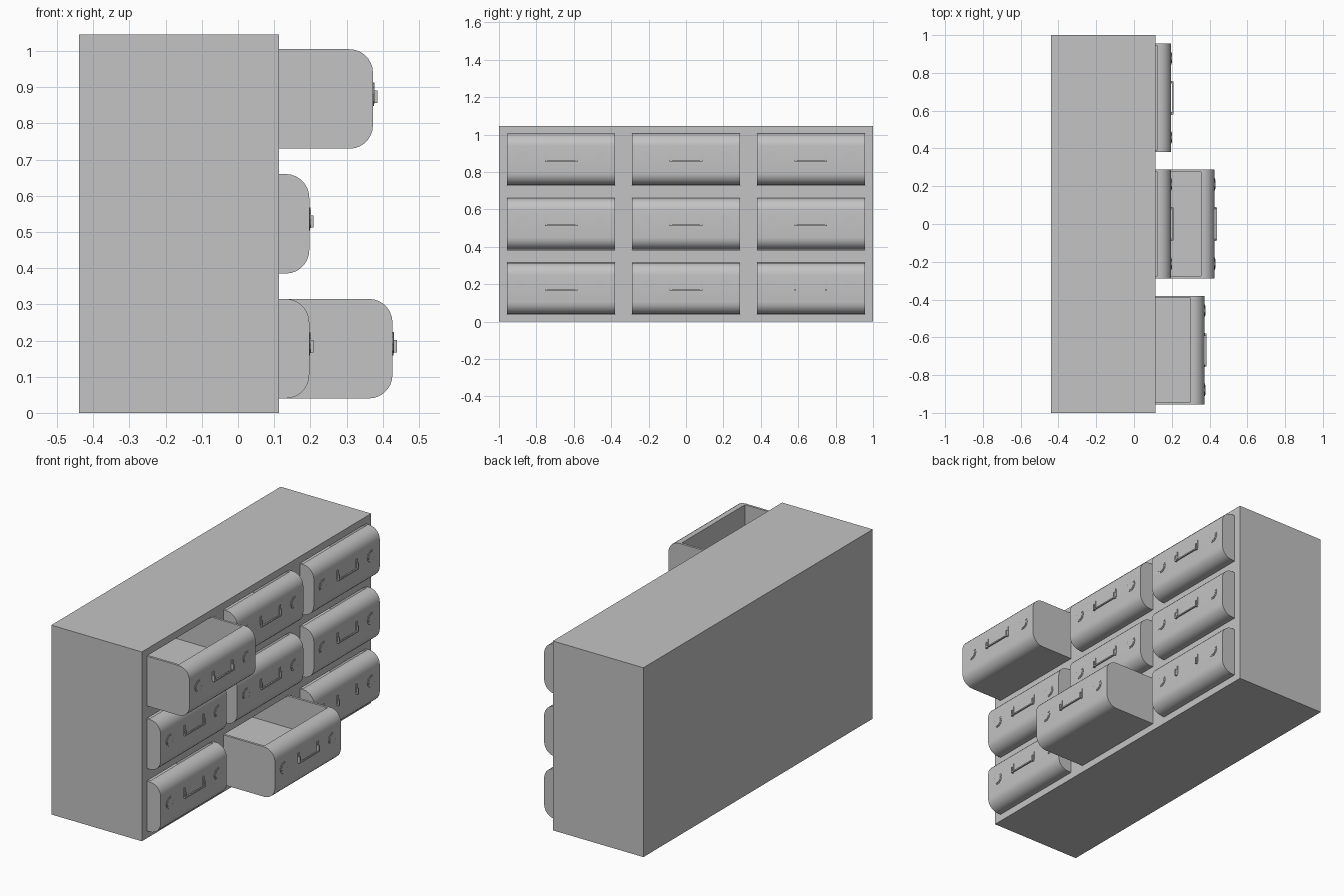
import bpy, bmesh, math
from mathutils import Matrix, Vector

old = bpy.data.objects.get("Cube")
if old:
    bpy.data.objects.remove(old, do_unlink=True)

grey = bpy.data.materials.new("plain grey")
grey.use_nodes = True
grey.diffuse_color = (0.55, 0.55, 0.55, 1)
grey.node_tree.nodes["Principled BSDF"].inputs["Base Color"].default_value = (0.55, 0.55, 0.55, 1)


def finish(name, bm):
    mesh = bpy.data.meshes.new(name)
    bmesh.ops.recalc_face_normals(bm, faces=bm.faces)
    bm.to_mesh(mesh)
    bm.free()
    mesh.materials.append(grey)
    ob = bpy.data.objects.new(name, mesh)
    bpy.context.collection.objects.link(ob)
    return ob


def add_box(bm, lo, hi):
    lo, hi = Vector(lo), Vector(hi)
    m = Matrix.Translation((lo + hi) / 2) @ Matrix.Diagonal((*(hi - lo), 1))
    bmesh.ops.create_cube(bm, size=1, matrix=m)


def add_disc(bm, centre, radius, depth, sides):
    m = Matrix.Translation(centre) @ Matrix.Rotation(math.pi / 2, 4, 'Y')
    bmesh.ops.create_cone(bm, cap_ends=True, segments=sides, radius1=radius,
                          radius2=radius, depth=depth, matrix=m)


def carve(ob, cutter_bm):
    """Cut a hollow, bake the result and drop the cutter."""
    cutter = finish("cutter", cutter_bm)
    cutter.hide_render = True
    mod = ob.modifiers.new("hollow", 'BOOLEAN')
    mod.operation, mod.solver, mod.object = 'DIFFERENCE', 'EXACT', cutter
    bpy.context.view_layer.update()
    deps = bpy.context.evaluated_depsgraph_get()
    baked = bpy.data.meshes.new_from_object(ob.evaluated_get(deps))
    ob.modifiers.clear()
    ob.data = baked
    bpy.data.objects.remove(cutter, do_unlink=True)


FACE = 0.113          # front plane of the cabinet
HALF, HIGH = 0.288, 0.275
DEPTH, ROUND = 0.56, 0.065
columns = {"right": -0.668, "middle": 0.0, "left": 0.668}
rows = {"bottom": 0.04, "centre": 0.385, "top": 0.73}
pulled_out = {("top", "right"): 0.373, ("bottom", "middle"): 0.427}

# Cabinet with nine pockets
bm = bmesh.new()
add_box(bm, (-0.44, -1, 0), (FACE, 1, 1.045))
cabinet = finish("cabinet", bm)
pockets = bmesh.new()
gap = 0.001
for y in columns.values():
    for z in rows.values():
        add_box(pockets, (-0.41, y - HALF - gap, z - gap),
                (FACE + 0.1, y + HALF + gap, z + HIGH + gap))
carve(cabinet, pockets)


def drawer(name, front, y, z):
    # Tray: profile with rounded front corners, swept across
    back = front - DEPTH
    outline = [(back, z)]
    for cz, start in ((z + ROUND, -90), (z + HIGH - ROUND, 0)):
        for i in range(8):
            a = math.radians(start + 90 * i / 7)
            outline.append((front - ROUND + ROUND * math.cos(a), cz + ROUND * math.sin(a)))
    outline.append((back, z + HIGH))
    bm = bmesh.new()
    side = bm.faces.new([bm.verts.new((px, y - HALF, pz)) for px, pz in outline])
    swept = bmesh.ops.extrude_face_region(bm, geom=[side])["geom"]
    bmesh.ops.translate(bm, vec=(0, 2 * HALF, 0),
                        verts=[v for v in swept if isinstance(v, bmesh.types.BMVert)])
    tray = finish(name + "_drawer", bm)
    hollow = bmesh.new()
    add_box(hollow, (back + 0.013, y - HALF + 0.013, z + 0.1),
            (front - 0.073, y + HALF - 0.013, z + HIGH + 0.1))
    carve(tray, hollow)
    bpy.ops.object.select_all(action='DESELECT')
    tray.select_set(True)
    bpy.context.view_layer.objects.active = tray
    bpy.ops.object.shade_smooth_by_angle(angle=math.radians(30))

    # Handle: two brackets with pins, and a low bar between them
    bm = bmesh.new()
    low = z + 0.127
    for s in (-1, 1):
        p = y + s * 0.083
        add_box(bm, (front - 0.004, p - 0.007, low + 0.008),
                (front + 0.004, p + 0.007, low + 0.056))
        add_box(bm, (front, p - 0.004, low), (front + 0.012, p + 0.004, low + 0.034))
    if name != "bottom_left":
        add_box(bm, (front + 0.005, y - 0.087, low), (front + 0.012, y + 0.087, low + 0.007))
    finish(name + "_handle", bm)

    # Round plates on either side of the handle
    bm = bmesh.new()
    for s in (-1, 1):
        add_disc(bm, (front, y + s * 0.21, z + 0.15), 0.033, 0.005, 10)
        add_disc(bm, (front + 0.002, y + s * 0.21, z + 0.15), 0.026, 0.005, 10)
    finish(name + "_plates", bm)


for row, z in rows.items():
    for column, y in columns.items():
        drawer(row + "_" + column, pulled_out.get((row, column), 0.197), y, z)
